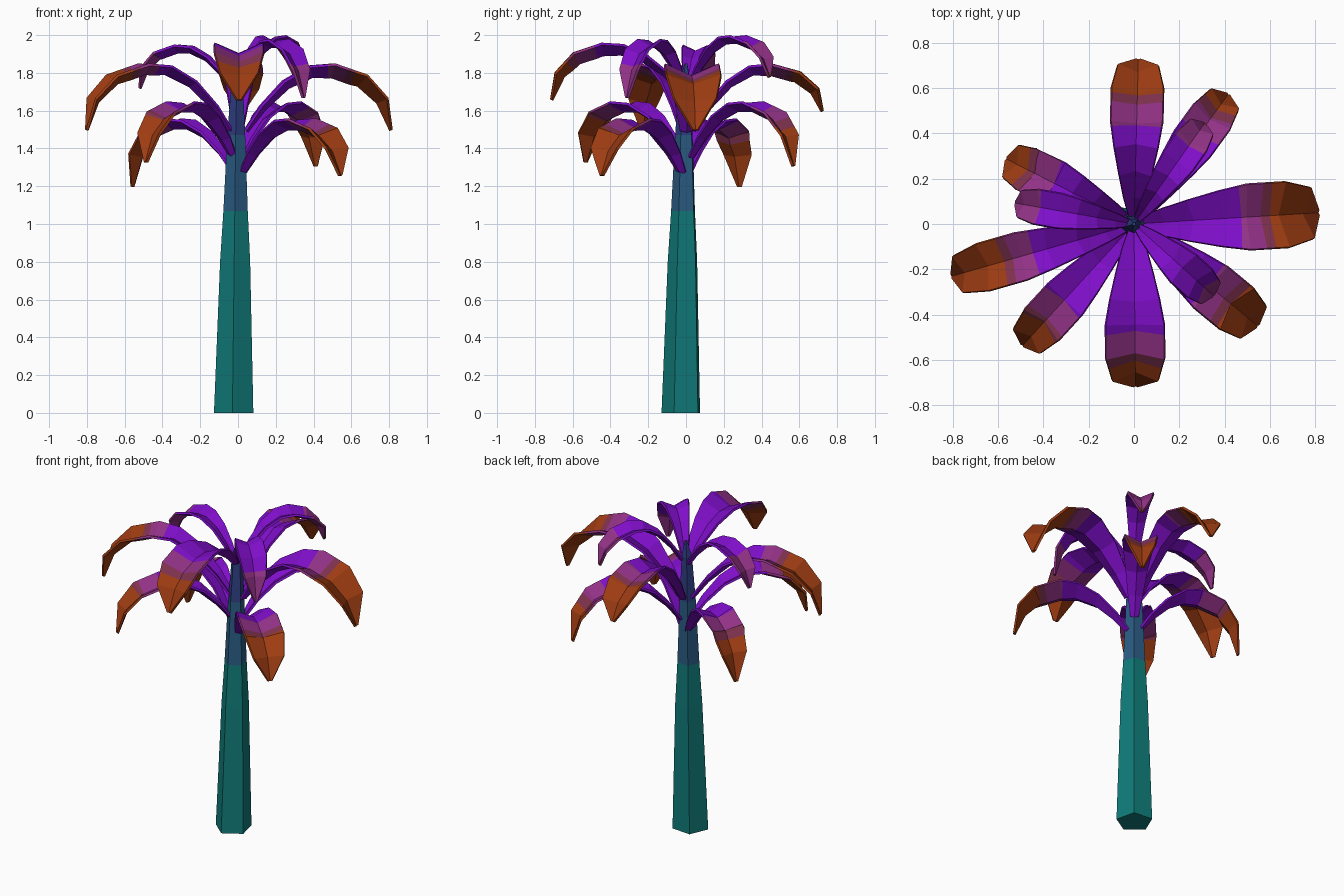
import bpy, bmesh, math
from mathutils import Vector

if "Cube" in bpy.data.objects:
    bpy.data.objects.remove(bpy.data.objects["Cube"])


def material(name, rgb):
    m = bpy.data.materials.new(name)
    lin = [((c / 255 + 0.055) / 1.055) ** 2.4 if c > 10 else c / 255 / 12.92 for c in rgb]
    m.diffuse_color = (*lin, 1)
    m.use_nodes = True
    m.node_tree.nodes["Principled BSDF"].inputs["Base Color"].default_value = m.diffuse_color
    return m


TEAL = material("teal", (16, 124, 122))
BLUE = material("blue", (42, 92, 132))
INDIGO = material("indigo", (46, 62, 130))
PURPLE = material("purple", (126, 14, 200))
MAGENTA = material("magenta", (146, 50, 134))
PLUM = material("plum", (128, 50, 78))
ORANGE = material("orange", (158, 60, 18))


def make_object(name, bm, mats):
    me = bpy.data.meshes.new(name)
    bm.to_mesh(me)
    bm.free()
    for m in mats:
        me.materials.append(m)
    ob = bpy.data.objects.new(name, me)
    bpy.context.collection.objects.link(ob)
    return ob


# Trunk: tapering five-sided column (z, radius, centre offset)
bm = bmesh.new()
rings = []
trunk = [(0, .11, -.02), (.8, .084, -.013), (1.07, .068, -.011),
         (1.47, .05, -.008), (1.75, .032, -.004), (1.85, .008, 0)]
for z, r, c in trunk:
    rings.append([bm.verts.new((c + r * math.cos(math.radians(-95 + 72 * i)),
                                c + r * math.sin(math.radians(-95 + 72 * i)), z))
                  for i in range(5)])
for k, (a, b) in enumerate(zip(rings, rings[1:])):
    for i in range(5):
        j = (i + 1) % 5
        f = bm.faces.new((a[i], a[j], b[j], b[i]))
        f.material_index = 0 if k < 2 else 1 if k < 3 else 2
bm.faces.new(rings[0][::-1])
bm.faces.new(rings[-1]).material_index = 2
make_object("trunk", bm, [TEAL, BLUE, INDIGO])

# Frond profile: reach fraction, rise (0 peak, -1 base or tip), width fraction
PROFILE = [(.04, -1, .2), (.14, -.64, .4), (.29, -.26, .62), (.46, -.03, .84),
           (.62, 0, 1), (.83, -.17, 1), (.965, -.52, .78), (1, -1, .08)]


def frond(name, angle, reach, base, peak, tip, width, change):
    """Arching leaf with a V cross-section; colour changes with reach."""
    pts = [(f * reach, peak + h * ((peak - base) if f < .6 else (peak - tip)), w * width)
           for f, h, w in PROFILE]
    # extra cuts where the colour changes
    limits = [change, change + .11, change + .15]
    for c in limits:
        for i in range(len(pts) - 1):
            p, q = pts[i], pts[i + 1]
            if p[0] + .004 < c < q[0] - .004:
                t = (c - p[0]) / (q[0] - p[0])
                pts.insert(i + 1, tuple(u + (v - u) * t for u, v in zip(p, q)))
                break
    a = math.radians(angle)
    out, side = Vector((math.cos(a), math.sin(a), 0)), Vector((-math.sin(a), math.cos(a), 0))
    bm = bmesh.new()
    rows = []
    for i, (r, z, w) in enumerate(pts):
        p, q = pts[max(i - 1, 0)], pts[min(i + 1, len(pts) - 1)]
        t = Vector((q[0] - p[0], q[1] - p[1])).normalized()
        edge = out * r + Vector((0, 0, z))
        keel = edge + (out * t.y - Vector((0, 0, t.x))) * (.23 * w)
        rows.append([bm.verts.new(v) for v in (edge - side * w / 2, keel, edge + side * w / 2)])
    for i, (lo, hi) in enumerate(zip(rows, rows[1:])):
        mid = (pts[i][0] + pts[i + 1][0]) / 2
        for s in (0, 1):
            f = bm.faces.new((lo[s], hi[s], hi[s + 1], lo[s + 1]))
            f.material_index = sum(mid > c for c in limits)
    ob = make_object(name, bm, [PURPLE, MAGENTA, PLUM, ORANGE])
    mod = ob.modifiers.new("thickness", 'SOLIDIFY')
    mod.thickness = .014
    mod.offset = -1


# name, direction, reach, base z, peak z, tip z, width, colour change reach
FRONDS = [
    ("lower_frond_1", 54, .71, 1.36, 1.65, 1.31, .19, .50),
    ("lower_frond_2", -39.5, .71, 1.28, 1.56, 1.26, .23, .42),
    ("lower_frond_3", -132.5, .73, 1.36, 1.65, 1.33, .20, .47),
    ("lower_frond_4", 153, .635, 1.29, 1.56, 1.20, .20, .41),
    ("middle_frond_1", 3.5, .82, 1.50, 1.85, 1.50, .285, .47),
    ("middle_frond_2", 88.5, .73, 1.50, 1.85, 1.60, .225, .43),
    ("middle_frond_3", -164, .84, 1.50, 1.85, 1.50, .21, .46),
    ("upper_frond_1", -89.5, .72, 1.73, 1.96, 1.66, .255, .49),
    ("top_frond_1", 55, .545, 1.74, 2.00, 1.78, .15, .43),
    ("top_frond_2", -42, .475, 1.74, 1.98, 1.67, .16, .44),
    ("top_frond_3", 170, .535, 1.72, 1.95, 1.72, .15, .43),
]
for args in FRONDS:
    frond(*args)
